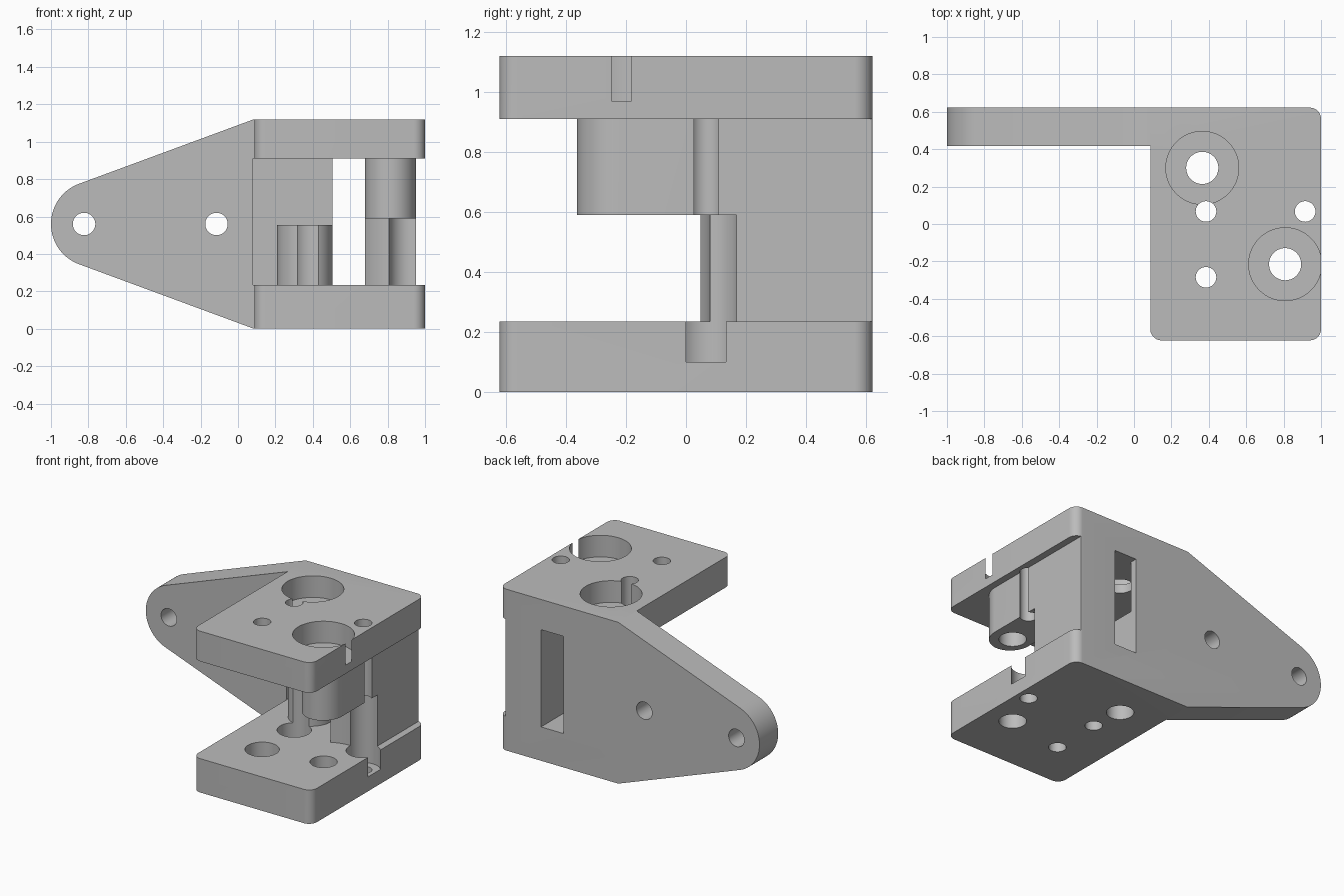
import bpy, bmesh
from math import cos, sin, radians

cube = bpy.data.objects.get("Cube")
if cube:
    bpy.data.objects.remove(cube, do_unlink=True)

TOP, LOW, HIGH = 1.12, 0.235, 0.91      # overall height, inner faces of the two plates
BACK, FRONT = 0.622, -0.622


def arc(cx, cy, rx, ry, start, end, n=12):
    steps = [radians(start + (end - start) * i / n) for i in range(n + 1)]
    return [(cx + rx * cos(a), cy + ry * sin(a)) for a in steps]


def prism(name, outline, lo, hi, along_y=False):
    """Extrude an outline along z, or an x-z outline along y."""
    bm = bmesh.new()
    place = (lambda u, v, w: (u, w, v)) if along_y else (lambda u, v, w: (u, v, w))
    rings = [[bm.verts.new(place(u, v, w)) for u, v in outline] for w in (lo, hi)]
    for ring in rings:
        bm.faces.new(ring)
    n = len(outline)
    for i in range(n):
        j = (i + 1) % n
        bm.faces.new((rings[0][i], rings[0][j], rings[1][j], rings[1][i]))
    bmesh.ops.recalc_face_normals(bm, faces=bm.faces)
    mesh = bpy.data.meshes.new(name)
    bm.to_mesh(mesh)
    bm.free()
    obj = bpy.data.objects.new(name, mesh)
    bpy.context.collection.objects.link(obj)
    return obj


def box(name, x0, x1, y0, y1, z0, z1):
    return prism(name, [(x0, y0), (x1, y0), (x1, y1), (x0, y1)], z0, z1)


def rod(name, u, v, r, lo, hi, along_y=False):
    return prism(name, arc(u, v, r, r, 0, 360, 64)[:-1], lo, hi, along_y)


def combine(target, tool, operation="DIFFERENCE"):
    tool.hide_render = True
    mod = target.modifiers.new("combine", "BOOLEAN")
    mod.operation, mod.solver, mod.object = operation, "EXACT", tool
    graph = bpy.context.evaluated_depsgraph_get()
    mesh = bpy.data.meshes.new_from_object(target.evaluated_get(graph))
    target.modifiers.clear()
    target.data = mesh
    bpy.data.objects.remove(tool, do_unlink=True)


# L-shaped plan with rounded corners
r = 0.06
plan = [(-1.2, 0.417), (0.087, 0.417)]
plan += arc(0.087 + r, FRONT + r, r, r, 180, 270)
plan += arc(1 - r, FRONT + r, r, r, 270, 360)
plan += arc(1 - r, BACK - r, r, r, 0, 90)
plan += [(-1.2, BACK)]
body = prism("mounting_bracket", plan, -0.1, 1.3)

# Tapered arm with a round end
side = [(0.085, 0), (1.2, 0), (1.2, TOP), (0.085, TOP)]
side += arc(-0.771, 0.56, 0.229, 0.229, 110, 250, 32)
combine(body, prism("arm_profile", side, -1, 1, True), "INTERSECT")

# Space between the plates: thin left wall, through slot, recessed side
combine(body, box("pocket", 0.081, 0.52, -0.8, 0.572, LOW, HIGH))
combine(body, box("slot", 0.506, 0.678, -0.8, 0.8, LOW, HIGH))
combine(body, box("side_recess", 0.952, 1.1, -0.8, 0.8, LOW, HIGH))
combine(body, box("lower_gap", 0.6, 1.1, -0.8, 0, LOW, 0.59))

# Space around the rounded nose of the upper boss
nose = [(0.6, -0.8), (1.1, -0.8), (1.1, -0.215)]
nose += arc(0.815, -0.215, 0.137, 0.148, 360, 180, 32) + [(0.6, -0.215)]
combine(body, prism("nose_gap", nose, 0.58, HIGH))

# Lower boss standing in front of the thin wall
boss = arc(0.357, 0.3, 0.148, 0.155, 180, 360, 32) + [(0.505, 0.6), (0.209, 0.6)]
combine(body, prism("lower_boss", boss, 0.2, 0.555), "UNION")

# Round clearance below the upper boss
combine(body, rod("clearance", 0.81, -0.215, 0.295, LOW, 0.59))

# Shaft holes with wide seats in the top plate
for x, y in ((0.365, 0.3), (0.808, -0.215)):
    combine(body, rod("shaft_hole", x, y, 0.086, -0.1, 1.3))
    combine(body, rod("shaft_seat", x, y, 0.195, 0.97, 1.3))

# Screw holes with counterbores in the bottom plate
for x, y in ((0.385, 0.067), (0.385, -0.285), (0.915, 0.067)):
    combine(body, rod("screw_hole", x, y, 0.055, -0.1, 1.3))
    combine(body, rod("screw_seat", x, y, 0.108, 0.1, 0.59))

# Holes through the arm
for x in (-0.823, -0.115):
    combine(body, rod("arm_hole", x, 0.56, 0.06, 0, 1, True))

# Plain grey finish
grey = bpy.data.materials.new("grey")
grey.use_nodes = True
color = (0.5, 0.5, 0.5, 1)
grey.diffuse_color = color
grey.node_tree.nodes["Principled BSDF"].inputs["Base Color"].default_value = color
body.data.materials.clear()
body.data.materials.append(grey)

bpy.ops.object.select_all(action="DESELECT")
body.select_set(True)
bpy.context.view_layer.objects.active = body
bpy.ops.object.shade_smooth_by_angle(angle=radians(30))
